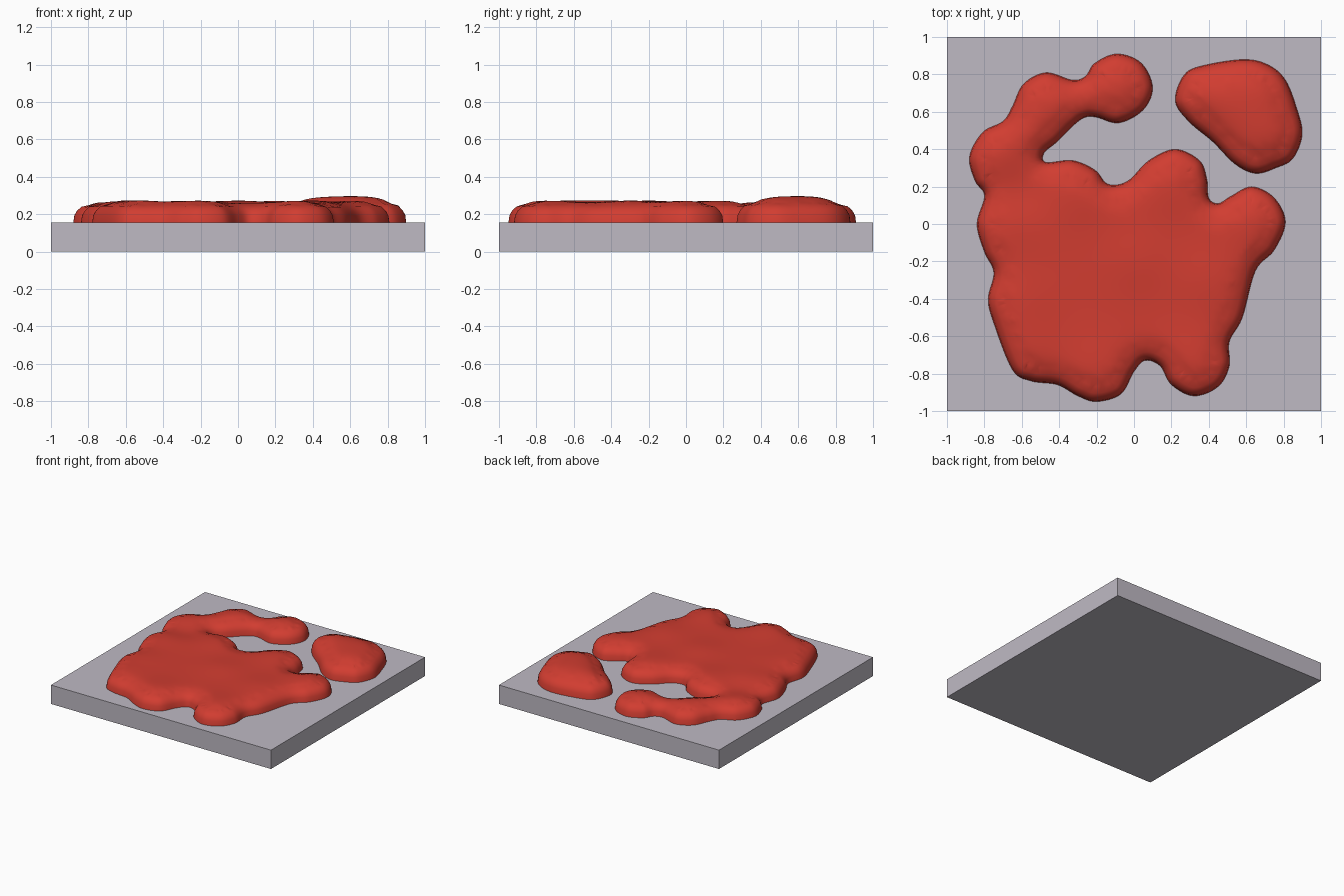
import bpy
import bmesh
import math
from mathutils import Vector, geometry, kdtree

SLAB_TOP = 0.155

default_cube = bpy.data.objects.get("Cube")
if default_cube:
    bpy.data.objects.remove(default_cube, do_unlink=True)


def make_material(name, color):
    material = bpy.data.materials.new(name)
    material.use_nodes = True
    material.diffuse_color = color
    shader = material.node_tree.nodes["Principled BSDF"]
    shader.inputs["Base Color"].default_value = color
    shader.inputs["Roughness"].default_value = 0.5
    return material


def smooth_loop(points, steps=7):
    """Closed Catmull-Rom curve through the points, given in hundredths."""
    points = [Vector(p) / 100 for p in points]
    count = len(points)
    result = []
    for i in range(count):
        a, b, c, d = (points[(i + k - 1) % count] for k in range(4))
        for s in range(steps):
            t = s / steps
            result.append(0.5 * (2 * b + (c - a) * t
                                 + (2 * a - 5 * b + 4 * c - d) * t ** 2
                                 + (3 * b - a - 3 * c + d) * t ** 3))
    return result


def make_puddle(name, outline, height, rim, swells, material):
    """Rounded liquid dome whose height grows with depth inside the outline."""
    loop = smooth_loop(outline)
    count = len(loop)
    inward = []
    tree = kdtree.KDTree(count)
    for i, p in enumerate(loop):
        tangent = (loop[(i + 1) % count] - loop[i - 1]).normalized()
        inward.append(Vector((-tangent.y, tangent.x)))
        tree.insert(p.to_3d(), i)
    tree.balance()

    def depth(p):
        near, index, distance = tree.find(p.to_3d())
        side = (p - near.to_2d()).dot(inward[index])
        return math.copysign(distance, side)

    def surface(p):
        d = depth(p)
        if d < 0.002:
            return SLAB_TOP - 0.005
        t = min(d / rim, 1)
        dome = (1 - (1 - t) ** 2.3) ** (1 / 2.3)
        swell = sum(amount * math.exp(-(p - Vector(spot) / 100).length_squared / 0.025)
                    for *spot, amount in swells)
        return SLAB_TOP + dome * (height + swell)

    # Rim rings, then an even grid over the middle
    points = list(loop)
    for offset in (0.006, 0.02, 0.045, 0.08):
        ring = [p + n * offset for p, n in zip(loop, inward)]
        points += [p for p in ring if depth(p) > 0.9 * offset]
    cells = range(-40, 41)
    grid = [Vector((x, y)) / 40 for x in cells for y in cells]
    points += [p for p in grid if depth(p) > 0.095]

    edges = [(i, (i + 1) % count) for i in range(count)]
    flat = geometry.delaunay_2d_cdt(points, edges, [], 1, 0.0005)
    verts = [(p.x, p.y, surface(p)) for p in flat[0]]
    mesh = bpy.data.meshes.new(name)
    mesh.from_pydata(verts, [], flat[2])

    # Soften the ridges where opposite rims meet
    bm = bmesh.new()
    bm.from_mesh(mesh)
    middle = [v for v in bm.verts if depth(v.co.to_2d()) > 0.05]
    for _ in range(8):
        bmesh.ops.smooth_vert(bm, verts=middle, factor=0.5, use_axis_z=True)
    for face in bm.faces:
        face.normal_update()
        if face.normal.z < 0:
            face.normal_flip()
        face.smooth = True
    bm.to_mesh(mesh)
    bm.free()
    mesh.materials.append(material)
    puddle = bpy.data.objects.new(name, mesh)
    bpy.context.collection.objects.link(puddle)
    return puddle


stone = make_material("pale grey", (0.52, 0.49, 0.55, 1))
red = make_material("red", (0.64, 0.046, 0.03, 1))

# Square base slab
bpy.ops.mesh.primitive_cube_add(size=2, location=(0, 0, SLAB_TOP / 2))
slab = bpy.context.object
slab.name = slab.data.name = "base_slab"
slab.scale.z = SLAB_TOP / 2
slab.data.materials.append(stone)

# Large lobed puddle with a curling arm at the back
main_outline = [
    (10, 73), (4, 86), (-9, 91), (-21, 86), (-26, 79), (-33, 77), (-47, 81),
    (-59, 75), (-65, 63), (-70, 55), (-81, 49), (-88, 36), (-85, 23), (-80, 15),
    (-84, 0), (-80, -15), (-75, -26), (-78, -40), (-75, -53), (-65, -78),
    (-55, -84), (-41, -86), (-30, -92), (-20, -95), (-7, -91), (0, -79),
    (6, -73), (14, -76), (20, -86), (32, -92), (45, -87), (51, -76), (51, -63),
    (58, -50), (65, -25), (75, -14), (81, 1), (75, 14), (63, 20), (52, 15),
    (45, 11), (40, 14), (39, 24), (35, 34), (22, 40), (8, 34), (-2, 24),
    (-9, 21), (-15, 22), (-21, 29), (-33, 34), (-47, 33), (-48, 38), (-41, 44),
    (-32, 53), (-26, 57), (-20, 57), (-8, 54), (5, 61)]
lobes = [(-8, 73), (-47, 63), (-70, 35), (-65, 0), (-30, 15), (20, 20), (62, 0),
         (32, -73), (-20, -77), (-55, -65), (-60, -40), (0, -20), (40, -30)]
swells = [(x, y, 0.014) for x, y in lobes] + [(-62, 20, -0.025)]
make_puddle("main_puddle", main_outline, 0.105, 0.15, swells, red)

# Separate taller drop in the back corner
drop_outline = [
    (22, 66), (29, 55), (42, 44), (54, 32), (65, 27), (76, 30), (85, 35),
    (90, 48), (87, 62), (81, 77), (72, 85), (59, 88), (38, 85), (27, 80)]
make_puddle("corner_drop", drop_outline, 0.142, 0.25, [], red)
